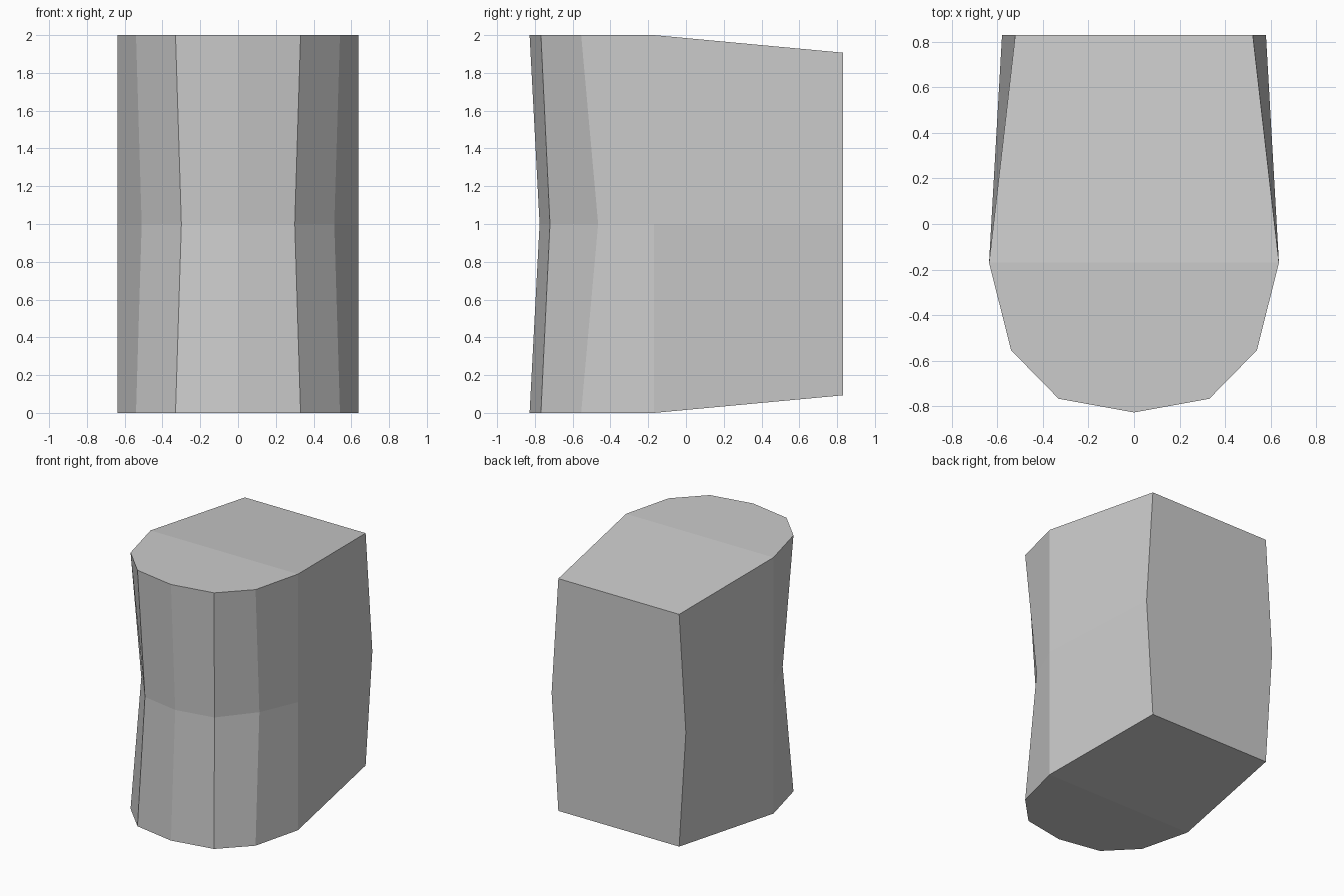
import bpy, bmesh

if "Cube" in bpy.data.objects:
    bpy.data.objects.remove(bpy.data.objects["Cube"])

# Half outlines from back corner round to the front centre
END = [(0.522, 0.83), (0.637, -0.17), (0.54, -0.555), (0.331, -0.768), (0, -0.828)]
WAIST = [(0.58, 0.83), (0.637, -0.17), (0.51, -0.465), (0.30, -0.72), (0, -0.775)]
BACK_DROP = 0.093


def full_ring(bm, half, z, drop):
    """Mirror a half outline into a closed ring; the back corners move by drop."""
    pts = half + [(-x, y) for x, y in reversed(half[:-1])]
    return [bm.verts.new((x, y, z + (drop if y > 0.5 else 0))) for x, y in pts]


bm = bmesh.new()
rings = [full_ring(bm, END, 0, BACK_DROP),
         full_ring(bm, WAIST, 1, 0),
         full_ring(bm, END, 2, -BACK_DROP)]

# Walls, pinched at the front waist and swollen at the back
for low, high in zip(rings, rings[1:]):
    n = len(low)
    for i in range(n):
        j = (i + 1) % n
        bm.faces.new((low[i], low[j], high[j], high[i]))

# Caps: level front part and sloping back part
for ring in (rings[0], rings[2]):
    bm.faces.new(ring[1:-1])
    bm.faces.new((ring[0], ring[1], ring[-2], ring[-1]))

bmesh.ops.recalc_face_normals(bm, faces=bm.faces)
mesh = bpy.data.meshes.new("pinched_block")
bm.to_mesh(mesh)
bm.free()
bpy.context.collection.objects.link(bpy.data.objects.new("pinched_block", mesh))
